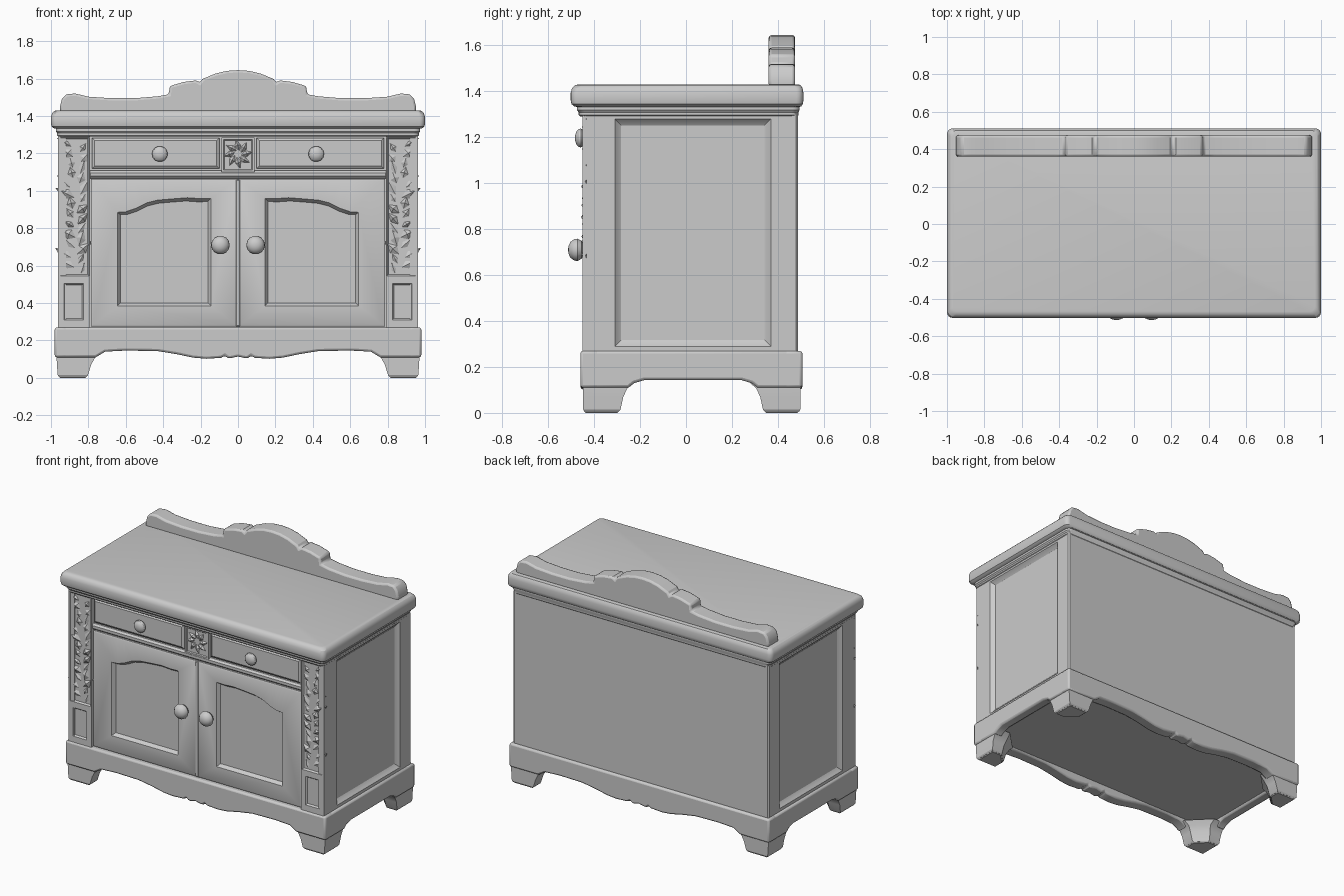
import bpy, bmesh, math, random

if "Cube" in bpy.data.objects:
    bpy.data.objects.remove(bpy.data.objects["Cube"])

random.seed(4)
FRONT = lambda u, v, w: (u, w, v)   # outline in x-z, depth along y
SIDE = lambda u, v, w: (w, u, v)    # outline in y-z, depth along x
TOP = lambda u, v, w: (u, v, w)     # outline in x-y, depth along z


def finish(name, bm, mirror=False, bevel=0):
    bmesh.ops.recalc_face_normals(bm, faces=bm.faces)
    me = bpy.data.meshes.new(name)
    bm.to_mesh(me)
    bm.free()
    ob = bpy.data.objects.new(name, me)
    bpy.context.collection.objects.link(ob)
    if bevel:
        m = ob.modifiers.new("Bevel", 'BEVEL')
        m.width, m.segments, m.limit_method = bevel, 2, 'ANGLE'
        m.angle_limit = math.radians(40)
    if mirror:
        ob.modifiers.new("Mirror", 'MIRROR')
    return ob


def loft(name, rings, place, **kw):
    """Closed solid through rings [(outline, depth)] of equal point count."""
    bm = bmesh.new()
    loops = [[bm.verts.new(place(u, v, w)) for u, v in pts] for pts, w in rings]
    n = len(loops[0])
    for a, b in zip(loops, loops[1:]):
        for i in range(n):
            j = (i + 1) % n
            bm.faces.new((a[i], a[j], b[j], b[i]))
    bm.faces.new(loops[0])
    bm.faces.new(loops[-1])
    return finish(name, bm, **kw)


def rect(u0, u1, v0, v1, inset=0):
    i = inset
    return [(u0 + i, v0 + i), (u1 - i, v0 + i), (u1 - i, v1 - i), (u0 + i, v1 - i)]


def round_rect(u0, u1, v0, v1, r, k=4):
    pts = []
    for q, (cu, cv) in enumerate([(u1 - r, v1 - r), (u0 + r, v1 - r), (u0 + r, v0 + r), (u1 - r, v0 + r)]):
        for s in range(k + 1):
            a = math.pi / 2 * (q + s / k)
            pts.append((cu + r * math.cos(a), cv + r * math.sin(a)))
    return pts


def symmetric(half):
    """Full outline from its right half, listed from the centre outwards."""
    return half + [(-x, z) for x, z in reversed(half) if x > 0]


def box(name, x, y, z, **kw):
    return loft(name, [(rect(*x, *y), z[0]), (rect(*x, *y), z[1])], TOP, **kw)


# Carcass core
box("carcass", (-0.935, 0.935), (-0.415, 0.487), (0.158, 1.31))

# Recessed side panels
P, Q = (-0.447, 0.487, 0.22, 1.31), (-0.31, 0.37, 0.29, 1.28)
loft("side_panel", [(rect(*P), 0.92), (rect(*P), 0.955), (rect(*P, 0.008), 0.963),
                    (rect(*Q), 0.963), (rect(*Q, 0.01), 0.952), (rect(*Q, 0.028), 0.94)],
     SIDE, mirror=True)

# Moulded top slab
levels = [(0, 1.29), (0.007, 1.297), (0.007, 1.308), (0.014, 1.318), (0.014, 1.332), (0.026, 1.335),
          (0.037, 1.345), (0.04, 1.36), (0.04, 1.395), (0.034, 1.415), (0.022, 1.427), (0.008, 1.43)]
loft("top_slab", [(round_rect(-0.96 - o, 0.96 + o, -0.46 - 1.05 * o, 0.485 + 0.65 * o, 0.03), z)
                  for o, z in levels], TOP)

# Shaped backboard
crest = symmetric([(0, 1.645), (0.06, 1.641), (0.12, 1.627), (0.19, 1.598), (0.205, 1.578),
                   (0.225, 1.59), (0.29, 1.582), (0.365, 1.56), (0.37, 1.516), (0.43, 1.505),
                   (0.55, 1.495), (0.68, 1.495), (0.8, 1.503), (0.87, 1.52), (0.92, 1.516),
                   (0.942, 1.49), (0.952, 1.45), (0.952, 1.42)])
loft("backboard", [(crest, 0.36), (crest, 0.475)], FRONT, bevel=0.012)

# Scalloped aprons, front and back
wave = symmetric([(0, 0.114), (0.04, 0.105), (0.055, 0.107), (0.07, 0.119), (0.09, 0.107),
                  (0.17, 0.102), (0.24, 0.108), (0.33, 0.127), (0.43, 0.143), (0.6, 0.146),
                  (0.71, 0.14), (0.76, 0.11), (0.98, 0.11), (0.98, 0.27)])
for name, y0, y1 in (("front_apron", -0.46, -0.375), ("back_apron", 0.425, 0.507)):
    loft(name, [(wave, y0), (wave, y1)], FRONT, bevel=0.012)

# Side aprons
arch = [(-0.46, 0.27), (-0.46, 0.11), (-0.25, 0.11), (-0.225, 0.13), (-0.18, 0.143),
        (0.24, 0.143), (0.285, 0.13), (0.31, 0.11), (0.507, 0.11), (0.507, 0.27)]
loft("side_apron", [(arch, 0.91), (arch, 0.98)], SIDE, mirror=True, bevel=0.012)


# Bracket feet with a cut inner corner
def foot(x0, x1, yo, yi, c):
    s = math.copysign(c, yi - yo)
    return [(x1, yo), (x1, yi), (x0 + c, yi), (x0, yi - s), (x0, yo)]


for name, yo, yi, s in (("front_foot", -0.448, -0.285, 1), ("back_foot", 0.498, 0.335, -1)):
    loft(name, [(foot(0.81, 0.957, yo + 0.006 * s, yi - 0.008 * s, 0.07), 0.005),
                (foot(0.802, 0.964, yo, yi, 0.08), 0.015),
                (foot(0.785, 0.968, yo, yi + 0.012 * s, 0.09), 0.07),
                (foot(0.765, 0.97, yo, yi + 0.03 * s, 0.10), 0.108),
                (foot(0.73, 0.97, yo, yi + 0.065 * s, 0.14), 0.138)],
         TOP, mirror=True)
    # Foot pad touching the ground
    loft(name + "_pad", [(foot(0.816, 0.951, yo + 0.012 * s, yi - 0.014 * s, 0.07), 0.0),
                         (foot(0.81, 0.957, yo + 0.006 * s, yi - 0.008 * s, 0.07), 0.006)],
         TOP, mirror=True)

# Corner posts: carved field above, small sunk panel below
for name, P, Q in (("post_upper", (0.79, 0.962, 0.53, 1.3), (0.797, 0.95, 0.545, 1.285)),
                   ("post_lower", (0.79, 0.962, 0.25, 0.53), (0.825, 0.93, 0.31, 0.505))):
    loft(name, [(rect(*P), -0.40), (rect(*P), -0.45), (rect(*Q), -0.45),
                (rect(*Q, 0.008), -0.439)], FRONT, mirror=True)


# Carved foliage made of faceted leaves
def leaves(name, items, **kw):
    bm = bmesh.new()
    for cx, cz, ang, ln, wd, lift in items:
        def at(a, b, y):
            return bm.verts.new((cx + a * math.cos(ang) - b * math.sin(ang), y,
                                 cz + a * math.sin(ang) + b * math.cos(ang)))
        rim = [at(-ln * 0.5, 0, -0.43), at(0, -wd, -0.43), at(ln * 0.6, 0, -0.434), at(0, wd, -0.43)]
        tip = at(ln * 0.1, 0, -0.445 - lift)
        for i in range(4):
            bm.faces.new((rim[i], rim[(i + 1) % 4], tip))
        bm.faces.new(rim)
    return finish(name, bm, **kw)


vine = []
for i in range(26):
    side = 1 if i % 2 else -1
    vine.append((0.872 + side * 0.03 + random.uniform(-0.015, 0.015), 0.575 + i * 0.027,
                 math.pi / 2 - side * random.uniform(0.2, 1.2), random.uniform(0.08, 0.13),
                 random.uniform(0.025, 0.045), random.uniform(0.002, 0.012)))
leaves("post_carving", vine, mirror=True)
leaves("centre_carving", [(0.04 * math.cos(a), 1.197 + 0.04 * math.sin(a), a + 0.3, 0.08, 0.025, 0.008)
                          for a in [k * math.pi / 4 for k in range(8)]])

# Centre block between the drawers
P = (-0.088, 0.088, 1.1, 1.285)
loft("centre_block", [(rect(*P), -0.41), (rect(*P), -0.444), (rect(*P, 0.01), -0.444),
                      (rect(*P, 0.015), -0.438)], FRONT)

# Drawer fronts and the rail below
P = (0.1, 0.78, 1.118, 1.282)
loft("drawer_front", [(rect(*P), -0.41), (rect(*P), -0.433), (rect(*P, 0.014), -0.443)],
     FRONT, mirror=True)
P = (-0.8, 0.8, 1.066, 1.108)
loft("middle_rail", [(rect(*P), -0.41), (rect(*P), -0.428), (rect(*P, 0.012), -0.44)], FRONT)

# Doors with arched sunk panels
top = [(0.645, 0.885), (0.6, 0.888), (0.55, 0.905), (0.49, 0.935), (0.43, 0.95),
       (0.35, 0.957), (0.27, 0.963), (0.2, 0.958), (0.145, 0.96)]


def door_ring(x0, x1, z0, z1):
    xs = [x1] + [x for x, _ in top[1:-1]] + [x0]
    return [(x0, z0), (x1, z0)] + [(x, z1) for x in xs]


hole = [(0.145, 0.385), (0.645, 0.385)] + top
shrink = lambda f: [(0.395 + (x - 0.395) * (1 - f), 0.66 + (z - 0.66) * (1 - f * 0.9)) for x, z in hole]
loft("door", [(door_ring(0.004, 0.785, 0.275, 1.063), -0.405),
              (door_ring(0.004, 0.785, 0.275, 1.063), -0.435),
              (door_ring(0.012, 0.775, 0.285, 1.053), -0.44),
              (hole, -0.44), (shrink(0.03), -0.43), (shrink(0.065), -0.417)],
     FRONT, mirror=True)

# Door meeting strip
P = (-0.012, 0.012, 0.275, 1.06)
loft("meeting_strip", [(rect(*P), -0.41), (rect(*P), -0.438), (rect(*P, 0.005), -0.442)], FRONT)


# Turned knobs
def knob(name, x, z, r, y0, depth):
    prof = [(0.5, -0.3), (0.5, 0.1), (0.8, 0.2), (1, 0.45), (0.95, 0.65), (0.7, 0.87), (0.35, 0.98), (0.1, 1)]
    ring = lambda f: [(x + r * f * math.cos(a), z + r * f * math.sin(a))
                      for a in [k * math.tau / 14 for k in range(14)]]
    loft(name, [(ring(f), y0 - depth * t) for f, t in prof], FRONT, mirror=True)


knob("door_knob", 0.094, 0.71, 0.05, -0.44, 0.073)
knob("drawer_knob", 0.418, 1.197, 0.042, -0.437, 0.046)

# Smooth shading with crisp edges
for ob in bpy.context.collection.objects:
    ob.select_set(True)
    bpy.context.view_layer.objects.active = ob
bpy.ops.object.shade_smooth_by_angle(angle=math.radians(30))
